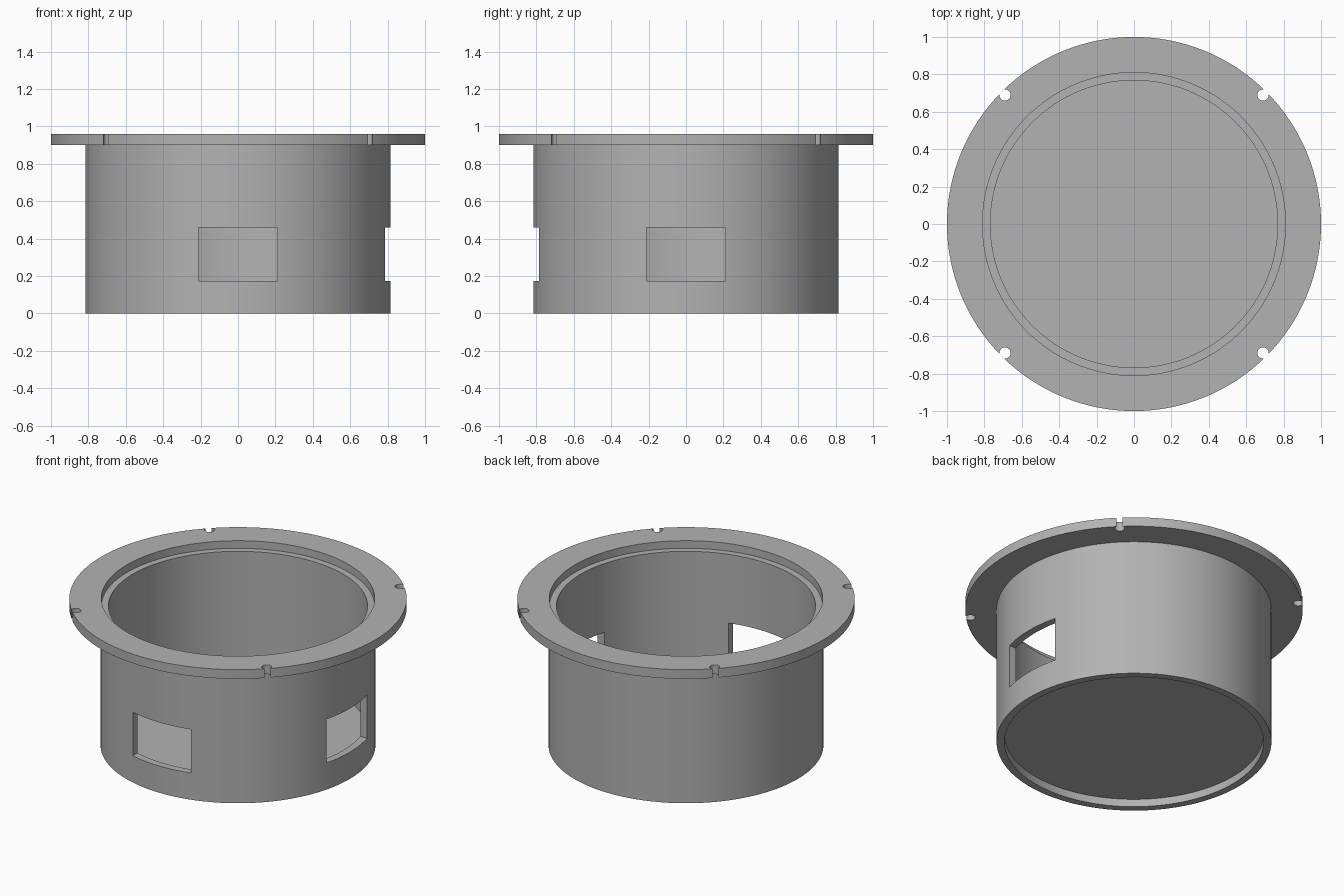
import bpy
import bmesh
from math import cos, sin, pi

SEGMENTS = 128
OUTER, INNER, STEP = 0.815, 0.768, 0.81   # wall, bore and top ledge radii
FLANGE_LOW, TOP, RECESS, FLOOR = 0.9, 0.96, 0.05, 0.1

cube = bpy.data.objects.get("Cube")
if cube:
    bpy.data.objects.remove(cube)

grey = bpy.data.materials.new("plain grey")
grey.use_nodes = True
grey.diffuse_color = (0.45, 0.45, 0.45, 1)
grey.node_tree.nodes["Principled BSDF"].inputs["Base Color"].default_value = grey.diffuse_color


def add_object(name, bm):
    bmesh.ops.recalc_face_normals(bm, faces=bm.faces)
    mesh = bpy.data.meshes.new(name)
    bm.to_mesh(mesh)
    bm.free()
    obj = bpy.data.objects.new(name, mesh)
    mesh.materials.append(grey)
    bpy.context.collection.objects.link(obj)
    return obj


def lathe(name, profile):
    """Turn a profile of (radius, height) that starts and ends on the axis."""
    bm = bmesh.new()
    rings = []
    for radius, z in profile:
        if radius == 0:
            rings.append([bm.verts.new((0, 0, z))] * SEGMENTS)
        else:
            angles = [2 * pi * i / SEGMENTS for i in range(SEGMENTS)]
            rings.append([bm.verts.new((radius * cos(a), radius * sin(a), z)) for a in angles])
    for low, high in zip(rings, rings[1:]):
        for i in range(SEGMENTS):
            j = (i + 1) % SEGMENTS
            corners = dict.fromkeys((low[i], low[j], high[j], high[i]))
            bm.faces.new(list(corners))
    return add_object(name, bm)


def cut(target, cutter):
    mod = target.modifiers.new(cutter.name, "BOOLEAN")
    mod.operation = "DIFFERENCE"
    mod.solver = "EXACT"
    mod.object = cutter
    cutter.hide_render = True
    cutter.hide_viewport = True
    cutter.display_type = "WIRE"


def box_cutter(name, centre, size):
    bm = bmesh.new()
    bmesh.ops.create_cube(bm, size=1)
    bmesh.ops.scale(bm, vec=size, verts=bm.verts)
    bmesh.ops.translate(bm, vec=centre, verts=bm.verts)
    return add_object(name, bm)


def hole_cutter(name, x, y):
    bm = bmesh.new()
    bmesh.ops.create_cone(bm, cap_ends=True, segments=32, radius1=0.03, radius2=0.03, depth=0.2)
    bmesh.ops.translate(bm, vec=(x, y, TOP - 0.03), verts=bm.verts)
    return add_object(name, bm)


# Cup with a recessed base, a raised floor, a top ledge and a wide flange
housing = lathe("flanged_housing", [
    (0, RECESS), (INNER, RECESS), (INNER, 0), (OUTER, 0),
    (OUTER, FLANGE_LOW), (1, FLANGE_LOW), (1, TOP), (STEP, TOP),
    (STEP, TOP - 0.05), (INNER, TOP - 0.05), (INNER, FLOOR), (0, FLOOR)])

# Windows through the front and left walls
cut(housing, box_cutter("front_window_cutter", (0, -0.8, 0.3175), (0.42, 0.4, 0.285)))
cut(housing, box_cutter("left_window_cutter", (0.8, 0, 0.3175), (0.4, 0.42, 0.285)))

# Four screw notches in the flange rim
for side, x in (("left", 0.69), ("right", -0.69)):
    for end, y in (("front", -0.69), ("back", 0.69)):
        cut(housing, hole_cutter(f"{end}_{side}_notch_cutter", x, y))

# Keep the rim and openings crisp while the walls shade as a round surface
bpy.context.view_layer.objects.active = housing
housing.select_set(True)
bpy.ops.object.shade_smooth_by_angle(angle=pi / 6)
